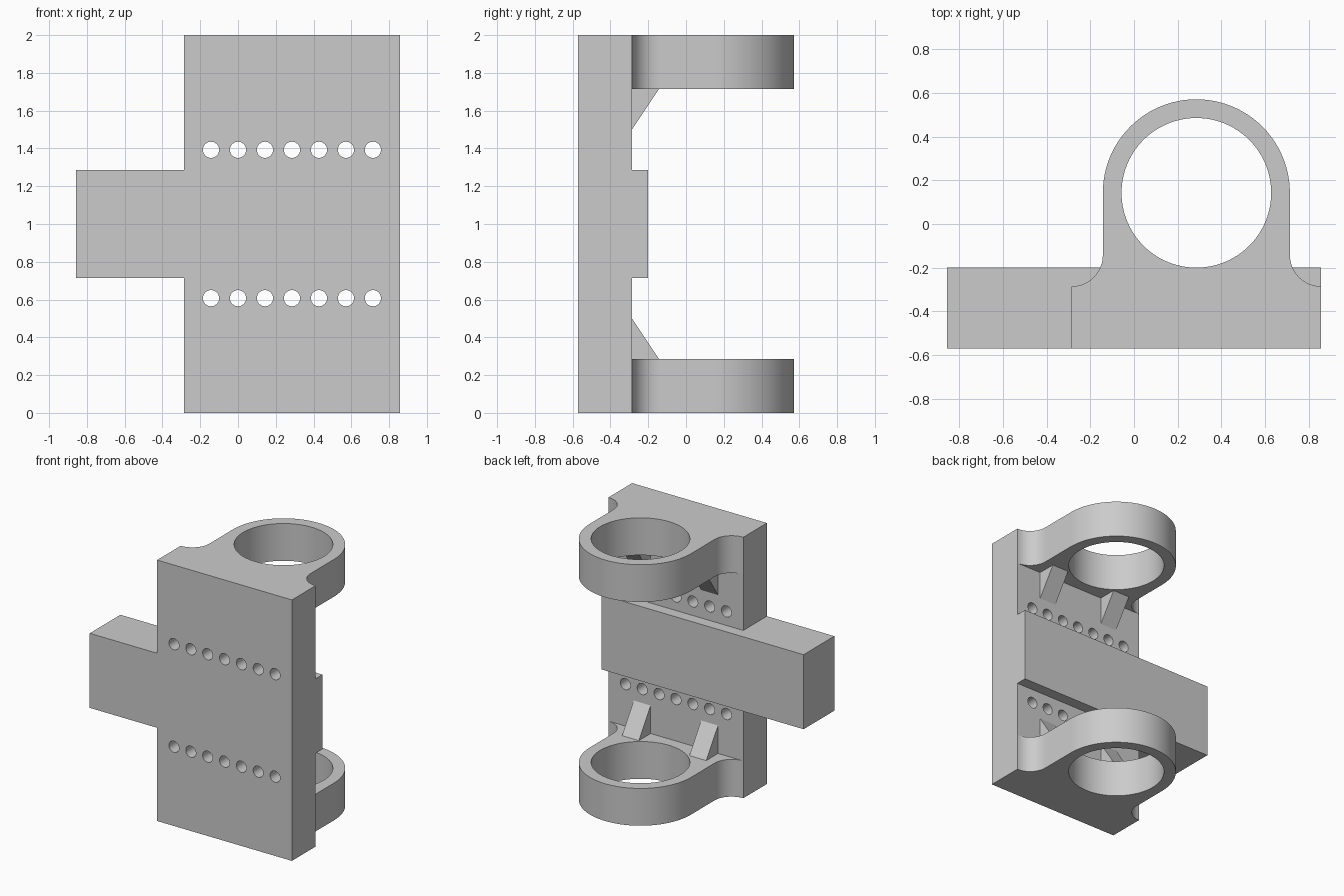
import bpy
import bmesh
from math import sin, cos, pi, radians
from mathutils import Vector

cube = bpy.data.objects.get("Cube")
if cube:
    bpy.data.objects.remove(cube, do_unlink=True)

U = 1 / 7                      # design module
CX, CY = 2 * U, U              # axis of the clamp rings
FRONT, BACK = -4 * U, -2 * U   # faces of the base plate

grey = bpy.data.materials.new("plain grey")
grey.use_nodes = True
grey.diffuse_color = (0.6, 0.6, 0.6, 1)
grey.node_tree.nodes["Principled BSDF"].inputs["Base Color"].default_value = (0.6, 0.6, 0.6, 1)


def prism(name, outline, direction):
    """Extrude a closed outline of 3D points along a direction."""
    bm = bmesh.new()
    face = bm.faces.new([bm.verts.new(p) for p in outline])
    ext = bmesh.ops.extrude_face_region(bm, geom=[face])
    moved = [v for v in ext["geom"] if isinstance(v, bmesh.types.BMVert)]
    bmesh.ops.translate(bm, verts=moved, vec=Vector(direction))
    bmesh.ops.recalc_face_normals(bm, faces=bm.faces)
    mesh = bpy.data.meshes.new(name)
    bm.to_mesh(mesh)
    bm.free()
    mesh.materials.append(grey)
    obj = bpy.data.objects.new(name, mesh)
    bpy.context.collection.objects.link(obj)
    return obj


def box(name, x0, x1, y0, y1, z0, z1):
    return prism(name, [(x0, y0, z0), (x1, y0, z0), (x1, y1, z0), (x0, y1, z0)], (0, 0, z1 - z0))


def arc(cx, cy, r, a0, a1, n):
    angles = [radians(a0 + (a1 - a0) * i / n) for i in range(n + 1)]
    return [(cx + r * cos(a), cy + r * sin(a)) for a in angles]


def combine(target, tool, operation):
    """Apply a boolean with the tool part, then remove the tool."""
    mod = target.modifiers.new("combine", 'BOOLEAN')
    mod.operation, mod.solver, mod.object = operation, 'EXACT', tool
    bpy.context.view_layer.objects.active = target
    bpy.ops.object.modifier_apply(modifier=mod.name)
    bpy.data.objects.remove(tool, do_unlink=True)


# Base plate and the crossbar running through it
body = box("clamp_bracket", -2 * U, 6 * U, FRONT, BACK, 0, 2)
combine(body, box("crossbar", -6 * U, 6 * U, FRONT, -0.2, 5 * U, 9 * U), 'UNION')

# Flange outline: plate depth, concave fillets and the rounded ring end
half = arc(6 * U, -U, U, 270, 180, 12)
outline = [(-2 * U, FRONT), (6 * U, FRONT)] + half
outline += arc(CX, CY, 3 * U, 0, 180, 48)
outline += [(2 * CX - x, y) for x, y in reversed(half)]

for name, z in (("lower", 0), ("upper", 12 * U)):
    flange = prism(name + "_flange", [(x, y, z) for x, y in outline], (0, 0, 2 * U))
    combine(body, flange, 'UNION')
    # Triangular gussets between flange and plate
    inner, tip = (2 * U, 3.5 * U) if z == 0 else (12 * U, 10.5 * U)
    root = 1.5 * U if z == 0 else 12.5 * U
    for x in (-U / 2, 3.5 * U):
        side = [(x, BACK - U / 2, tip), (x, BACK, tip), (x, -U, inner),
                (x, -U, root), (x, BACK - U / 2, root)]
        combine(body, prism("gusset", side, (U, 0, 0)), 'UNION')
    # Ring bore
    bore = [(x, y, z - U) for x, y in arc(CX, CY, 2.4 * U, 0, 360, 96)[:-1]]
    combine(body, prism("bore_cutter", bore, (0, 0, 4 * U)), 'DIFFERENCE')

# Two rows of screw holes
for z in (4.25 * U, 9.75 * U):
    for i in range(7):
        rim = [(x, -1, h) for x, h in arc((i - 1) * U, z, 0.3 * U, 0, 360, 32)[:-1]]
        combine(body, prism("hole_cutter", rim, (0, 0.85, 0)), 'DIFFERENCE')

# Merge flush faces and shade the curves smoothly
bm = bmesh.new()
bm.from_mesh(body.data)
bmesh.ops.remove_doubles(bm, verts=bm.verts, dist=0.0001)
bmesh.ops.dissolve_limit(bm, angle_limit=radians(0.5), verts=bm.verts, edges=bm.edges)
bm.to_mesh(body.data)
bm.free()
bpy.ops.object.select_all(action='DESELECT')
body.select_set(True)
bpy.context.view_layer.objects.active = body
bpy.ops.object.shade_smooth_by_angle(angle=radians(30))
